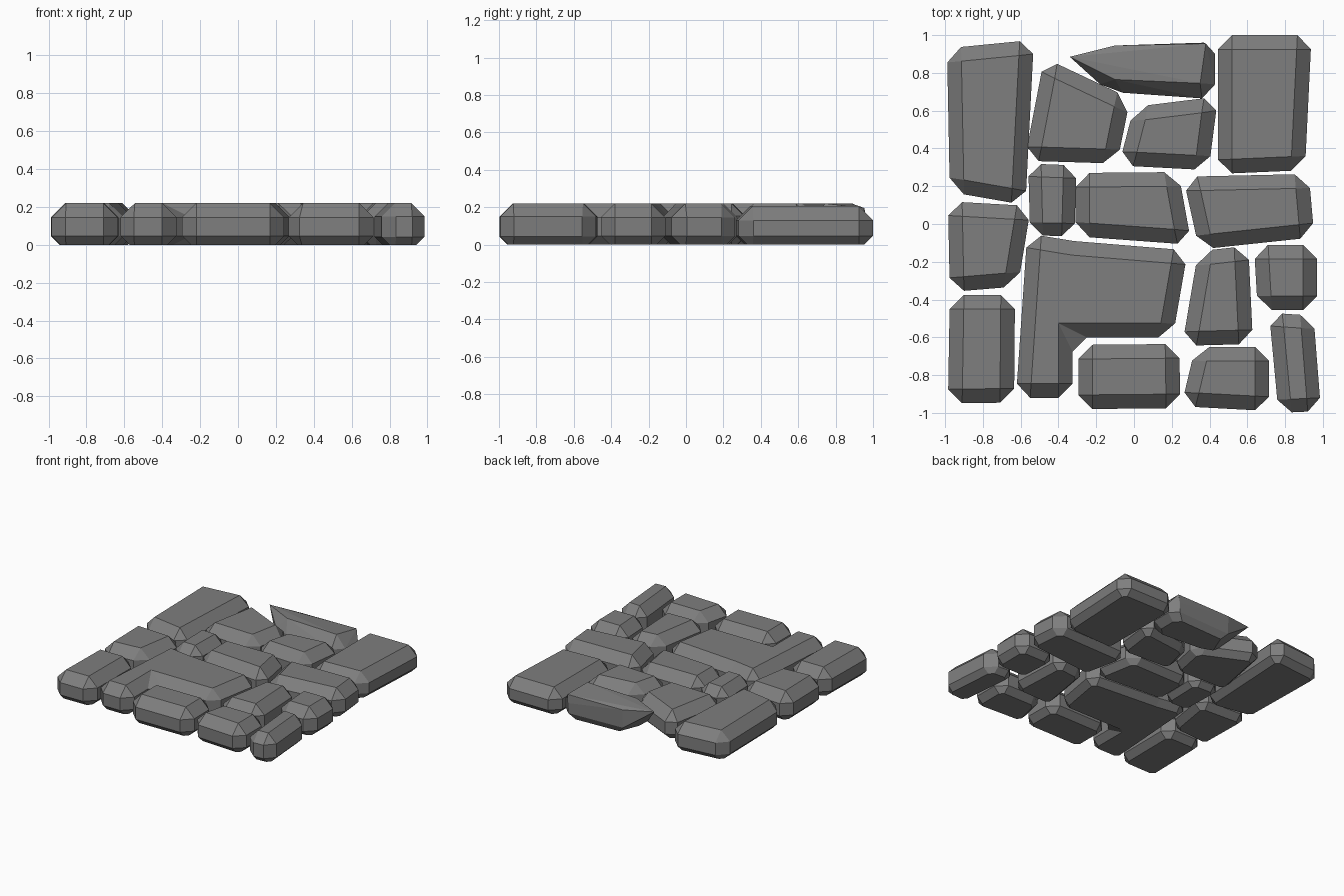
import bpy
import bmesh

cube = bpy.data.objects.get("Cube")
if cube:
    bpy.data.objects.remove(cube, do_unlink=True)

TOP = 0.22        # usual height of the stones
SUNK = -0.028     # stones are sunk slightly and trimmed flat at the ground
CHAMFER = 0.075

stone_grey = bpy.data.materials.new("stone grey")
stone_grey.use_nodes = True
GREY = (0.21, 0.21, 0.21, 1)
stone_grey.diffuse_color = GREY
shader = stone_grey.node_tree.nodes["Principled BSDF"]
shader.inputs["Base Color"].default_value = GREY
shader.inputs["Roughness"].default_value = 0.9


def finish(bm, name):
    """Trim the stone at the ground, close it and make the object."""
    cut = bmesh.ops.bisect_plane(
        bm, geom=bm.verts[:] + bm.edges[:] + bm.faces[:],
        plane_co=(0, 0, 0), plane_no=(0, 0, -1), clear_outer=True)
    rim = [e for e in cut["geom_cut"] if isinstance(e, bmesh.types.BMEdge)]
    bmesh.ops.holes_fill(bm, edges=[e for e in rim if e.is_boundary], sides=0)
    bmesh.ops.recalc_face_normals(bm, faces=bm.faces[:])
    mesh = bpy.data.meshes.new(name)
    bm.to_mesh(mesh)
    bm.free()
    mesh.materials.append(stone_grey)
    obj = bpy.data.objects.new(name, mesh)
    bpy.context.collection.objects.link(obj)


def stone(name, *corners, top=TOP, chamfer=CHAMFER):
    """Upright block over the corner points, with every sharp edge chamfered."""
    bm = bmesh.new()
    face = bm.faces.new([bm.verts.new((x, y, SUNK)) for x, y in corners])
    raised = bmesh.ops.extrude_face_region(bm, geom=[face], use_keep_orig=True)
    for v in raised["geom"]:
        if isinstance(v, bmesh.types.BMVert):
            v.co.z = top
    bmesh.ops.recalc_face_normals(bm, faces=bm.faces[:])
    sharp = [e for e in bm.edges if e.calc_face_angle(0) > 0.3]
    bmesh.ops.bevel(bm, geom=sharp, offset=chamfer, offset_type='OFFSET',
                    segments=1, profile=0.5, affect='EDGES')
    finish(bm, name)


# Back rows
stone("back_right_slab", (-.99, .93), (-.53, .975), (-.575, .1), (-.975, .17))
stone("back_inner_stone", (-.475, .88), (-.02, .665), (-.09, .32), (-.58, .335))
stone("back_left_slab", (.445, 1), (.94, 1), (.905, .285), (.445, .265), top=.205)
stone("back_small_stone", (0, .62), (.445, .675), (.395, .285), (-.08, .31))

# Middle rows
stone("middle_small_stone", (-.56, .32), (-.305, .31), (-.315, -.065), (-.55, -.06),
      chamfer=.068)
stone("middle_stone", (-.31, .27), (.235, .275), (.305, -.11), (-.31, -.065))
stone("middle_left_stone", (.26, .25), (.925, .265), (.955, -.07), (.345, -.135))
stone("middle_right_stone", (-.985, .12), (-.545, .095), (-.615, -.33), (-.975, -.36))
stone("l_shaped_slab", (-.565, -.05), (-.32, -.09), (.285, -.14), (.205, -.6),
      (-.325, -.6), (-.325, -.92), (-.625, -.92))
stone("tapered_stone", (.34, -.145), (.605, -.115), (.63, -.635), (.255, -.645))
stone("square_stone", (.635, -.11), (.97, -.11), (.97, -.455), (.655, -.455))

# Front row
stone("front_right_stone", (-.975, -.375), (-.63, -.375), (-.635, -.945), (-.985, -.95))
stone("front_middle_stone", (-.295, -.64), (.24, -.635), (.245, -.975), (-.295, -.98))
stone("front_inner_stone", (.325, -.65), (.715, -.65), (.715, -.99), (.25, -.965))
stone("front_left_stone", (.715, -.47), (.95, -.485), (.99, -.99), (.765, -1),
      chamfer=.07)

# Pointed stone at the back, with an overhanging tip at its top
outline = [(-.18, .74), (-.06, .695), (.36, .665), (.43, .74),
           (.43, .9), (.37, .96), (-.1, .94)]
middle = (.14, .81)
points = [(-.34, .885, TOP), (-.1, .765, TOP), (.35, .745, TOP),
          (.38, .955, .195), (-.1, .945, .195)]
for z, scale in ((.13, 1), (.05, 1), (0, .8)):
    points += [(middle[0] + (x - middle[0]) * scale,
                middle[1] + (y - middle[1]) * scale, z) for x, y in outline]
bm = bmesh.new()
for p in points:
    bm.verts.new(p)
hull = bmesh.ops.convex_hull(bm, input=bm.verts[:])
unused = {v for v in hull["geom_interior"] if isinstance(v, bmesh.types.BMVert)}
bmesh.ops.delete(bm, geom=list(unused), context='VERTS')
bmesh.ops.dissolve_limit(bm, angle_limit=0.05, verts=bm.verts[:], edges=bm.edges[:])
finish(bm, "pointed_stone")
